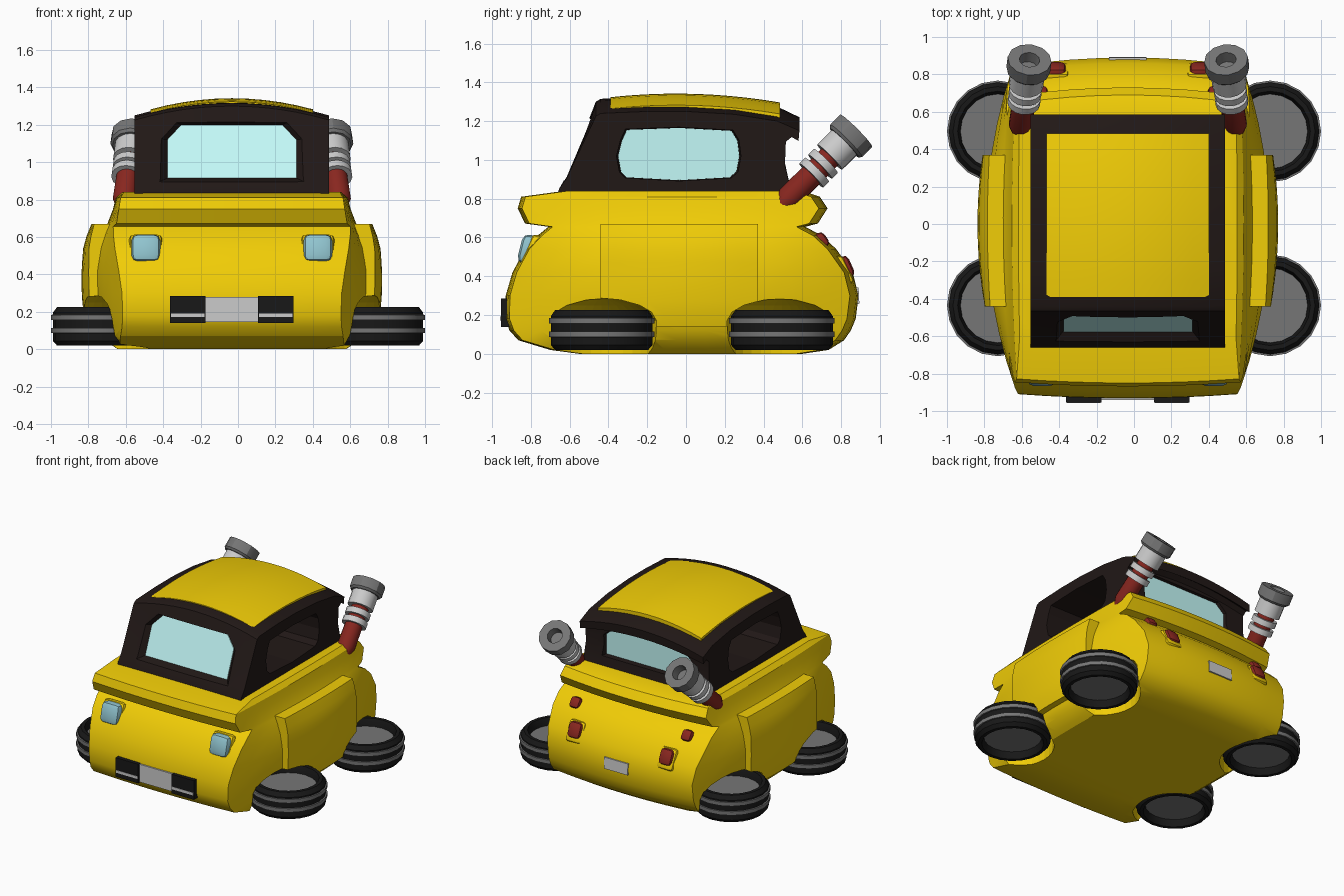
import bpy, bmesh, math
from mathutils import Matrix, Vector

if "Cube" in bpy.data.objects:
    bpy.data.objects.remove(bpy.data.objects["Cube"])

CX = -0.033  # body sits slightly left of the wheel set


def mat(name, r, g, b):
    m = bpy.data.materials.new(name)
    m.diffuse_color = (r, g, b, 1)
    m.use_nodes = True
    m.node_tree.nodes["Principled BSDF"].inputs["Base Color"].default_value = m.diffuse_color
    return m


YEL = mat("yellow_paint", 0.88, 0.61, 0.002)
DARK = mat("dark_trim", 0.015, 0.009, 0.008)
BLACK = mat("rubber", 0.009, 0.009, 0.009)
GLASS = mat("glass", 0.55, 0.95, 0.94)
LAMP = mat("headlight_glass", 0.28, 0.55, 0.62)
RED = mat("red_paint", 0.25, 0.02, 0.014)
SILVER = mat("silver", 0.55, 0.55, 0.55)
GREY = mat("grey_metal", 0.18, 0.18, 0.18)


def finish(name, bm, m, x=CX, smooth=30):
    bmesh.ops.remove_doubles(bm, verts=bm.verts, dist=1e-5)
    bmesh.ops.recalc_face_normals(bm, faces=bm.faces)
    me = bpy.data.meshes.new(name)
    bm.to_mesh(me)
    bm.free()
    ob = bpy.data.objects.new(name, me)
    bpy.context.collection.objects.link(ob)
    ob.location.x = x
    if m:
        me.materials.append(m)
    if smooth:
        activate(ob)
        bpy.ops.object.shade_smooth_by_angle(angle=math.radians(smooth))
    return ob


def activate(ob):
    bpy.ops.object.select_all(action='DESELECT')
    ob.select_set(True)
    bpy.context.view_layer.objects.active = ob


def loft(name, rings, m, caps=True, **kw):
    bm = bmesh.new()
    vs = [[bm.verts.new(p) for p in r] for r in rings]
    n = len(vs[0])
    for a, b in zip(vs, vs[1:]):
        for i in range(n):
            bm.faces.new((a[i], a[(i + 1) % n], b[(i + 1) % n], b[i]))
    if caps:
        bm.faces.new(vs[0])
        bm.faces.new(vs[-1])
    return finish(name, bm, m, **kw)


def lathe(name, prof, m, mtx, n=20, **kw):
    rings = [[mtx @ Vector((r * math.cos(a), r * math.sin(a), h))
              for a in (2 * math.pi * i / n for i in range(n))] for r, h in prof + prof[:1]]
    return loft(name, rings, m, caps=False, **kw)


def box(name, loc, size, m, bev=0.0, tilt=0):
    bm = bmesh.new()
    bmesh.ops.create_cube(bm, size=1, matrix=Matrix.Translation(loc)
                          @ Matrix.Rotation(math.radians(tilt), 4, 'X') @ Matrix.Diagonal((*size, 1)))
    if bev:
        bmesh.ops.bevel(bm, geom=bm.edges[:], offset=bev, segments=2, profile=0.5, affect='EDGES')
    return finish(name, bm, m)


def sheet(name, fn, m, us, vs, depths):
    """Thick curved panel: fn(u, v, depth) over a grid."""
    bm = bmesh.new()
    g = [[[bm.verts.new(fn(u, v, d)) for v in vs] for u in us] for d in depths]
    nu, nv = len(us), len(vs)
    for k in (0, 1):
        for i in range(nu - 1):
            for j in range(nv - 1):
                bm.faces.new((g[k][i][j], g[k][i + 1][j], g[k][i + 1][j + 1], g[k][i][j + 1]))
    edge = [(i, 0) for i in range(nu)] + [(nu - 1, j) for j in range(1, nv)] \
        + [(i, nv - 1) for i in range(nu - 2, -1, -1)] + [(0, j) for j in range(nv - 2, 0, -1)]
    for (a, b), (c, d) in zip(edge, edge[1:] + edge[:1]):
        bm.faces.new((g[0][a][b], g[0][c][d], g[1][c][d], g[1][a][b]))
    return finish(name, bm, m)


def cut(ob, cutter):
    cutter.hide_render = True
    md = ob.modifiers.new("cut", 'BOOLEAN')
    md.operation, md.solver, md.object = 'DIFFERENCE', 'EXACT', cutter
    activate(ob)
    bpy.ops.object.modifier_apply(modifier=md.name)
    bpy.data.objects.remove(cutter)


def steps(a, b, n):
    return [a + (b - a) * i / n for i in range(n + 1)]


# Body levels: z, front y, rear y, half width in the middle, half width at the ends
LV = [(0.0, -.55, .60, .61, .56), (.02, -.70, .735, .64, .57), (.07, -.865, .815, .70, .58),
      (.12, -.91, .85, .725, .583), (.18, -.932, .875, .745, .587), (.30, -.93, .89, .757, .59),
      (.42, -.895, .86, .757, .595), (.54, -.83, .775, .73, .60), (.61, -.765, .70, .70, .602),
      (.655, -.71, .615, .675, .605), (.672, -.83, .68, .665, .605), (.75, -.868, .73, .635, .60),
      (.81, -.85, .69, .62, .59), (.84, -.63, .60, .585, .57)]
BF, BR = .022, .045


def level(z):
    for a, b in zip(LV, LV[1:]):
        if z <= b[0]:
            t = (z - a[0]) / (b[0] - a[0])
            return [p + (q - p) * t for p, q in zip(a, b)]
    return LV[-1]


def side_x(y, row):
    return row[4] + (row[3] - row[4]) * (1 - (y / .9) ** 2)


def end_y(x, z, front):
    r = level(z)
    return r[1] + BF * (x / .6) ** 2 if front else r[2] - BR * (x / .6) ** 2


def body_ring(r):
    z, ya, yb = r[0], r[1] + BF, r[2] - BR
    fx, rx = side_x(ya, r), side_x(yb, r)
    pts = [(t * fx, r[1] + BF * t * t, z) for t in steps(-1, 1, 8)[:-1]]
    pts += [(side_x(y, r), y, z) for y in steps(ya, yb, 12)[:-1]]
    pts += [(t * rx, r[2] - BR * t * t, z) for t in steps(1, -1, 8)[:-1]]
    return pts + [(-side_x(y, r), y, z) for y in steps(yb, ya, 12)[:-1]]


body = loft("body", [body_ring(r) for r in LV], YEL)

# Wheels lie flat, each in a domed arch cut from the body
arch = [(0, .287), (.1, .278), (.2, .25), (.26, .215), (.285, .17), (.285, -.1), (0, -.1)]
tire = [(.20, .18), (.215, .225), (.24, .225), (.262, .195), (.262, .045), (.24, .02), (.215, .02), (.20, .06)]
doors = []
for s, sn in ((1, "right"), (-1, "left")):
    def door_pt(y, z, d):
        return (s * (side_x(y, level(z)) + d * (1 + .8 * max(0, z - .42) / .25)), y, z)
    doors.append(sheet("door_" + sn, door_pt, YEL, steps(-.44, .37, 10), steps(.14, .67, 8), (-.02, .047)))
for s, sn in ((1, "right"), (-1, "left")):
    for y, yn in ((-.435, "front"), (.495, "rear")):
        T = Matrix.Translation((s * .728, y, 0))
        for target in [body] + [d for d in doors if d.name.endswith(sn)]:
            cut(target, lathe("arch_cutter", arch, None, T, 32, x=0, smooth=0))
        tag = f"_{yn}_{sn}"
        lathe("tire" + tag, tire, BLACK, T, x=0)
        lathe("hub" + tag, [(0, .17), (.205, .17), (.205, .07), (0, .07)], GREY, T, x=0)
        for k, z in enumerate((.1, .17)):
            lathe(f"wheel_ring{k}" + tag, [(.24, z + .016), (.272, z + .014), (.272, z - .014), (.24, z - .016)],
                  GREY, T, x=0)

# Cabin: side profile swept across with a crowned roof
cab = [(-.67, .80), (-.655, .85), (-.615, .92), (-.465, 1.30), (-.44, 1.315), (-.2, 1.325), (0, 1.325),
       (.25, 1.31), (.47, 1.275), (.585, 1.22), (.58, 1.155), (.545, 1.18), (.515, 1.15), (.51, 1.0),
       (.535, .87), (.55, .80)]


def crown(x):
    return (x / .52) ** 2


cabin = loft("cabin_frame", [[(x, y, z - .075 * crown(x) * min(1, max(0, (z - .85) / .4))) for y, z in cab]
                             for x in steps(-.52, .52, 12)], DARK)
sheet("roof_panel", lambda x, y, d: (x, y, 1.342 - .16 * (y + .05) ** 2 - .085 * crown(x) + d), YEL,
      steps(-.435, .435, 10), steps(-.39, .485, 10), (-.05, 0))


# Windows: (u, z) outline, mapped to each wall; depth runs inward
def window(name, outline, fn, depth, flare):
    cz = sum(p[1] for p in outline) / len(outline)

    def ring(d, k):
        return [fn(u * k, cz + (z - cz) * k, d) for u, z in outline]
    cut(cabin, loft("window_cutter", [ring(-.15, 1 + flare), ring(depth, 1)], None, smooth=0))
    loft(name, [ring(depth - .006, 1), ring(depth + .02, 1)], GLASS)


front = [(-.345, .915), (.345, .915), (.345, 1.12), (.27, 1.2), (-.27, 1.2), (-.345, 1.12)]
window("windshield", front, lambda u, z, d: (u, -.615 + .395 * (z - .92) + d, z), .045, .5)
rear = [(-.36, .91), (.36, .91), (.36, 1.06), (.29, 1.12), (-.29, 1.12), (-.36, 1.06)]
window("rear_window", rear, lambda u, z, d: (u, .515 - d, z), .03, .15)
pane = [(-.27, .91), (0, .895), (.26, .91), (.295, .94), (.31, 1.02), (.30, 1.1), (.27, 1.15),
        (0, 1.165), (-.27, 1.155), (-.295, 1.1), (-.315, 1.02), (-.30, .94)]
for s, sn in ((1, "right"), (-1, "left")):
    window("side_window_" + sn, pane, lambda u, z, d: (s * (.52 - d), u - .035, z), .32, .04)

# Exhaust stacks, lamps and front trim blocks, one set per side
for s, sn in ((1, "right"), (-1, "left")):
    a, b = Vector((s * .575, .515, .79)), Vector((s * .525, .88, 1.152))
    P = Matrix.Translation(a) @ (b - a).to_track_quat('Z', 'Y').to_matrix().to_4x4()
    lathe("exhaust_pipe_" + sn, [(0, -.065), (.035, -.05), (.064, .02), (.06, .36), (0, .36)], RED, P, 16)
    for k, t in enumerate((.185, .25)):
        lathe(f"exhaust_collar{k}_{sn}", [(.05, t), (.088, t), (.088, t + .042), (.05, t + .042)], SILVER, P, 16)
    lathe("exhaust_sleeve_" + sn, [(0, .32), (.092, .32), (.092, .44), (0, .44)], SILVER, P, 16)
    lathe("exhaust_tip_" + sn, [(0, .425), (.105, .425), (.118, .44), (.118, .514), (.055, .514), (.05, .45),
                                (0, .45)], GREY, P, 12)

    box("headlight_bezel_" + sn, (s * .46, end_y(.46, .53, True) + .03, .53), (.18, .07, .175), YEL, .03, -24)
    box("headlight_" + sn, (s * .46, end_y(.46, .535, True) + .012, .535), (.155, .1, .155), LAMP, .035, -14)
    box("tail_light_upper_" + sn, (s * .47, end_y(.47, .585, False), .585), (.085, .06, .085), RED, .026, 36)
    box("tail_bezel_" + sn, (s * .385, end_y(.385, .435, False) - .02, .43), (.14, .06, .16), YEL, .025, 26)
    box("tail_light_lower_" + sn, (s * .385, end_y(.385, .445, False) - .005, .445), (.11, .075, .12), RED, .03, 24)
    box("grille_block_" + sn, (s * .235, -.925, .212), (.19, .06, .145), BLACK)
    box("grille_bar_" + sn, (s * .235, -.937, .182), (.18, .042, .02), SILVER)

# Number plates, blank
box("front_plate", (0, -.922, .213), (.28, .04, .135), SILVER)
box("rear_plate", (0, .877, .3), (.2, .03, .085), SILVER, 0, 3)
